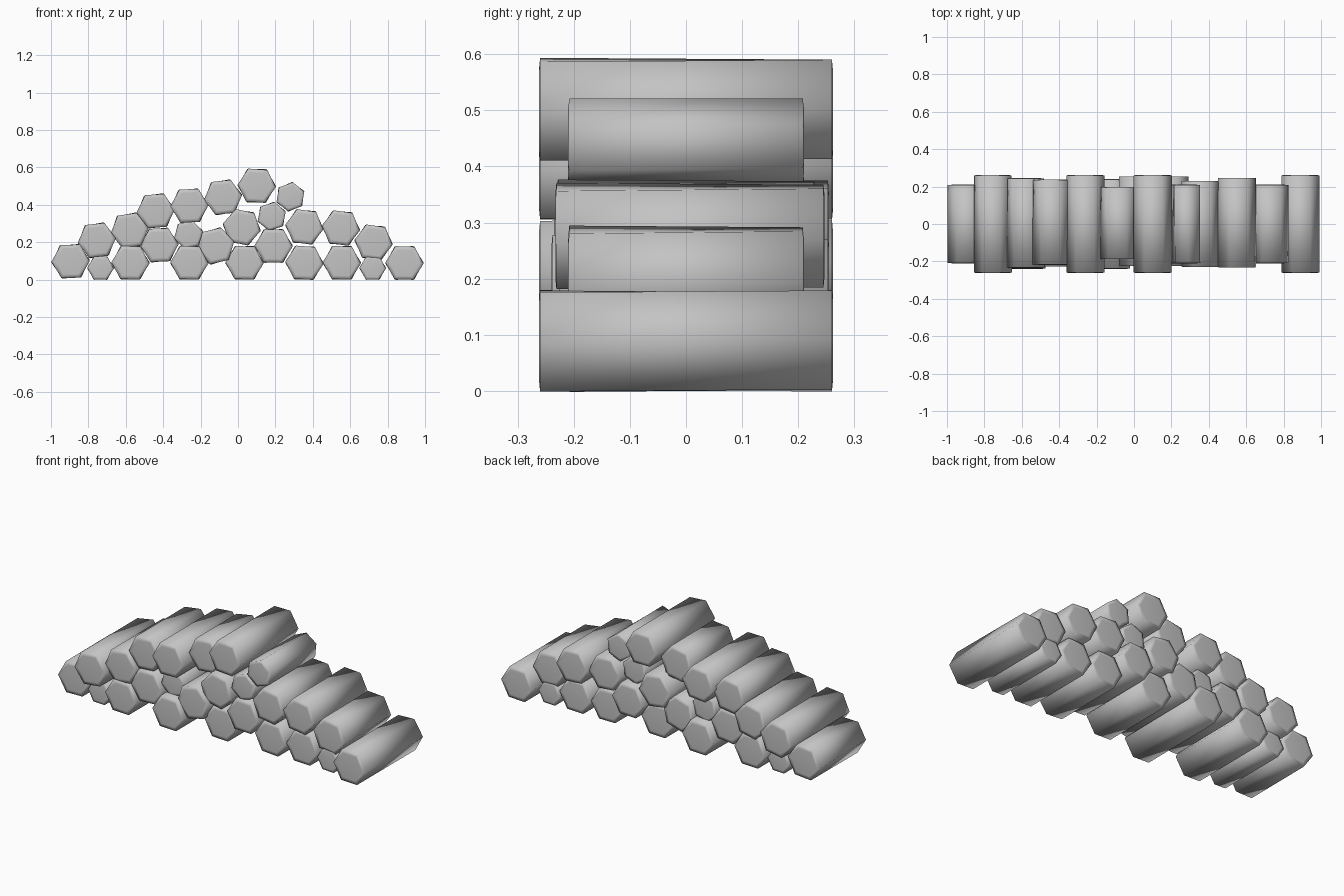
import bpy
import bmesh
from math import sin, cos, radians

default_cube = bpy.data.objects.get("Cube")
if default_cube:
    bpy.data.objects.remove(default_cube, do_unlink=True)

# One plain grey for every log
grey = bpy.data.materials.new("plain grey")
grey.use_nodes = True
colour = (0.55, 0.55, 0.55, 1)
grey.diffuse_color = colour
grey.node_tree.nodes["Principled BSDF"].inputs["Base Color"].default_value = colour

BIG, MIDDLE, SMALL = 0.102, 0.079, 0.071
LONG, MEDIUM, SHORT = 0.262, 0.24, 0.21
SIDES = 6
TWIST = radians(4)   # back end turned against the front end
DOME = 0.002         # barely raised centre of each end face
INSET = 0.78


def add_log(name, x, z, radius, half, turn, shift=0):
    """Hexagonal log along y with an inset hexagon on each end."""
    bm = bmesh.new()
    # end centre, edge rim, edge rim, end centre
    stations = [
        (-half, INSET, -1),
        (-half + DOME, 1, -1),
        (half - DOME, 1, 1),
        (half, INSET, 1),
    ]
    rings = []
    for y, scale, end in stations:
        ring = []
        for i in range(SIDES):
            angle = radians(turn + i * 360 / SIDES) + end * TWIST / 2
            ring.append(bm.verts.new((
                radius * scale * cos(angle),
                y,
                radius * scale * sin(angle),
            )))
        rings.append(ring)
    for near, far in zip(rings, rings[1:]):
        for i in range(SIDES):
            j = (i + 1) % SIDES
            bm.faces.new((near[i], near[j], far[j], far[i]))
    bm.faces.new(rings[0])
    bm.faces.new(rings[-1])
    bmesh.ops.recalc_face_normals(bm, faces=bm.faces)
    for face in bm.faces:
        face.smooth = True
    mesh = bpy.data.meshes.new(name)
    bm.to_mesh(mesh)
    bm.free()
    mesh.materials.append(grey)
    log = bpy.data.objects.new(name, mesh)
    log.location = (x, shift, z)
    bpy.context.collection.objects.link(log)


# Each layer: x, z, radius, half length, turn in degrees, offset along y
layers = {
    "ground_log": [
        (-0.895, 0.098, BIG, SHORT, 3),
        (-0.735, 0.062, SMALL, SHORT, 0),
        (-0.575, 0.09, BIG, MEDIUM, 0),
        (-0.26, 0.09, BIG, LONG, 0),
        (0.035, 0.09, BIG, SHORT, 0),
        (0.355, 0.09, BIG, SHORT, -2),
        (0.555, 0.09, BIG, SHORT, 0),
        (0.72, 0.062, SMALL, SHORT, 0),
        (0.89, 0.089, BIG, LONG, 0),
    ],
    "second_layer_log": [
        (-0.755, 0.21, BIG, LONG, 8),
        (-0.58, 0.262, BIG, MEDIUM, 10, 0.005),
        (-0.42, 0.185, BIG, MEDIUM * 0.95, 4),
        (-0.265, 0.24, MIDDLE, SHORT, 15),
        (-0.12, 0.18, BIG, MEDIUM, 15),
        (0.02, 0.28, BIG, MEDIUM, -10, 0.015),
        (0.19, 0.18, BIG, MEDIUM, 0, 0.015),
        (0.355, 0.282, BIG, MEDIUM * 0.96, -6),
        (0.55, 0.276, BIG, MEDIUM, -6, 0.007),
        (0.725, 0.2, BIG, SHORT, -6),
    ],
    "top_layer_log": [
        (-0.44, 0.367, BIG, MEDIUM * 0.95, 6, 0.01),
        (-0.26, 0.395, BIG, LONG, 3),
        (-0.08, 0.44, BIG, SHORT * 0.92, 8, 0.005),
        (0.1, 0.502, BIG, LONG, -2),
        (0.18, 0.338, MIDDLE, SHORT, 20),
        (0.28, 0.443, MIDDLE, SHORT, 22),
    ],
}

for layer, logs in layers.items():
    for number, log in enumerate(logs):
        add_log(f"{layer}_{number + 1}", *log)
